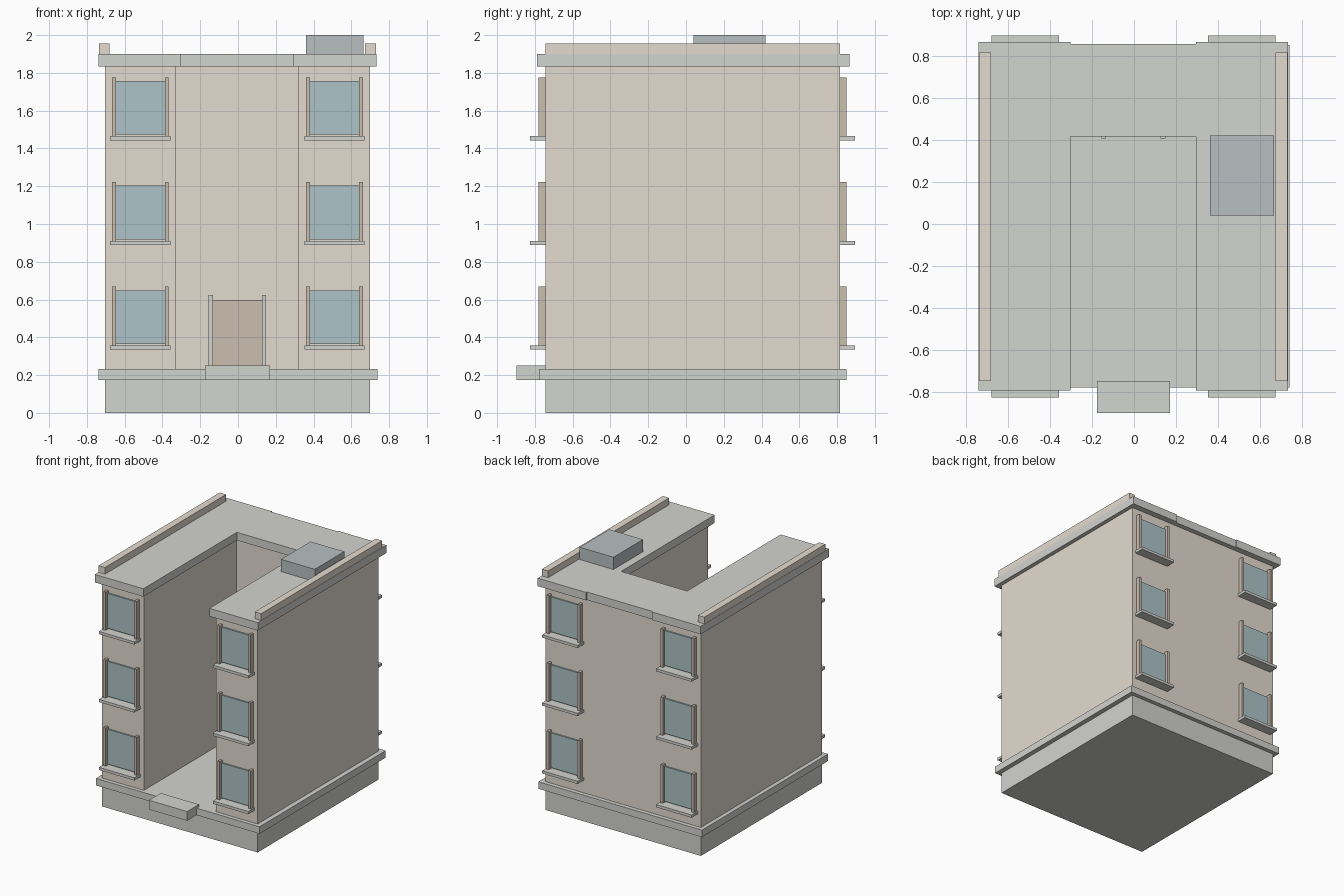
import bpy, bmesh

if "Cube" in bpy.data.objects:
    bpy.data.objects.remove(bpy.data.objects["Cube"])

CX = -0.003                       # facade centre line
FRONT, BACK = -0.745, 0.815       # outer wall planes


def material(name, rgb):
    m = bpy.data.materials.new(name)
    m.diffuse_color = (*rgb, 1)
    m.use_nodes = True
    m.node_tree.nodes["Principled BSDF"].inputs["Base Color"].default_value = m.diffuse_color
    return m


WALL = material("wall_tan", (0.77, 0.71, 0.63))
STONE = material("stone_grey", (0.65, 0.66, 0.63))
GLASS = material("glass_blue", (0.42, 0.55, 0.57))
WOOD = material("wood_brown", (0.59, 0.51, 0.43))
METAL = material("metal_grey", (0.48, 0.53, 0.54))


def prism(name, outline, z0, z1, mat):
    """Extrude a flat outline from z0 to z1."""
    bm = bmesh.new()
    face = bm.faces.new([bm.verts.new((x, y, z0)) for x, y in outline])
    ext = bmesh.ops.extrude_face_region(bm, geom=[face])
    verts = [v for v in ext["geom"] if isinstance(v, bmesh.types.BMVert)]
    bmesh.ops.translate(bm, verts=verts, vec=(0, 0, z1 - z0))
    bmesh.ops.recalc_face_normals(bm, faces=bm.faces)
    mesh = bpy.data.meshes.new(name)
    bm.to_mesh(mesh)
    bm.free()
    mesh.materials.append(mat)
    ob = bpy.data.objects.new(name, mesh)
    bpy.context.collection.objects.link(ob)
    return ob


def box(name, x, y, z, mat):
    (x0, x1), (y0, y1) = sorted(x), sorted(y)
    return prism(name, [(x0, y0), (x1, y0), (x1, y1), (x0, y1)], *z, mat)


def mirrored(points):
    """Complete a half outline (left side, front to back) across the centre line."""
    return ([(CX - x, y) for x, y in points]
            + [(CX + x, y) for x, y in reversed(points)])


# Foundation, base course and entrance step
box("foundation", (CX - 0.702, CX + 0.702), (FRONT, BACK), (0, 0.175), STONE)
box("base_course", (-0.738, 0.738), (-0.777, 0.849), (0.175, 0.232), STONE)
box("entrance_step", (CX - 0.173, CX + 0.173), (-0.897, FRONT), (0.175, 0.25), STONE)

# U-shaped walls and cornice around the front court
prism("walls", mirrored([(0.324, 0.445), (0.324, FRONT), (0.702, FRONT),
                         (0.702, BACK)]), 0.232, 1.835, WALL)
prism("cornice", mirrored([(0.298, 0.415), (0.298, -0.79), (0.735, -0.79),
                           (0.735, 0.865), (0.298, 0.865), (0.298, 0.855)]),
      1.835, 1.90, STONE)

# Roof parapets and roof unit
for side, s in (("left", -1), ("right", 1)):
    box(f"parapet_{side}", (CX + s * 0.676, CX + s * 0.733), (FRONT, BACK),
        (1.90, 1.955), WALL)
box("roof_unit", (0.36, 0.665), (0.04, 0.42), (1.90, 2.0), METAL)

# Door and its jambs on the court's back wall
box("door", (CX - 0.13, CX + 0.13), (0.425, 0.445), (0.232, 0.597), WOOD)
for side, s in (("left", -1), ("right", 1)):
    box(f"door_jamb_{side}", (CX + s * 0.13, CX + s * 0.152), (0.405, 0.445),
        (0.232, 0.625), STONE)


def window(tag, cx, wall, out, z):
    """One window; z is the sill underside, out the outward y direction."""
    box(f"sill_{tag}", (cx - 0.16, cx + 0.16), (wall, wall + out * 0.08),
        (z, z + 0.022), STONE)
    box(f"glass_{tag}", (cx - 0.13, cx + 0.13), (wall, wall + out * 0.012),
        (z + 0.03, z + 0.314), GLASS)
    for side, s in (("left", -1), ("right", 1)):
        box(f"window_jamb_{side}_{tag}", (cx + s * 0.13, cx + s * 0.15),
            (wall, wall + out * 0.036), (z + 0.022, z + 0.333), WOOD)


# Three storeys of windows on both wings, front and back
for floor in range(3):
    for side, s in (("left", -1), ("right", 1)):
        for face, wall, out in (("front", FRONT, -1), ("back", BACK, 1)):
            window(f"{face}_{side}_{floor + 1}", CX + s * 0.514, wall, out,
                   0.335 + floor * 0.554)
